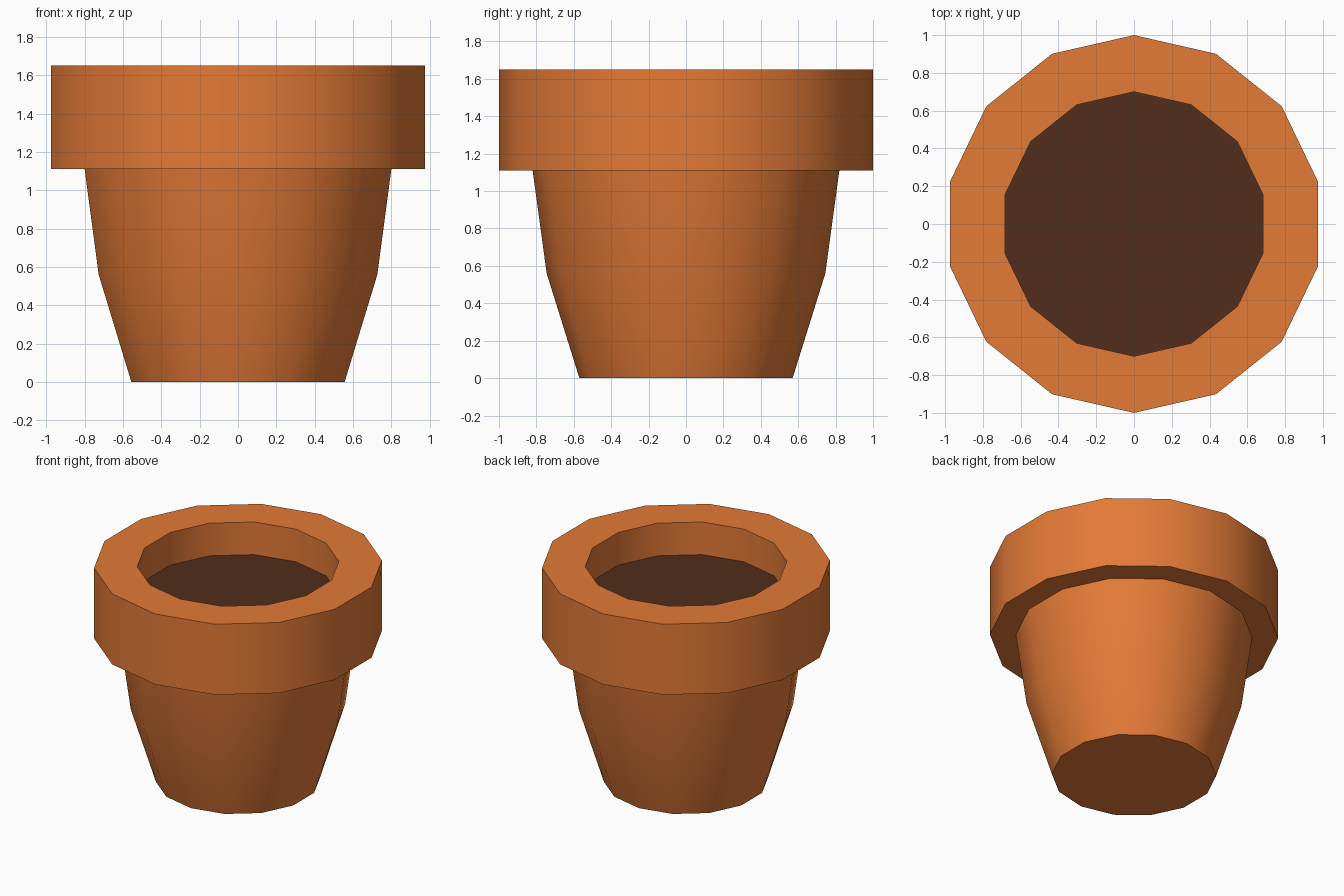
import bpy, bmesh, math

if "Cube" in bpy.data.objects:
    bpy.data.objects.remove(bpy.data.objects["Cube"])

SIDES = 14


def material(name, rgb):
    mat = bpy.data.materials.new(name)
    mat.diffuse_color = (*rgb, 1)
    mat.use_nodes = True
    mat.node_tree.nodes["Principled BSDF"].inputs["Base Color"].default_value = mat.diffuse_color
    return mat


def lathe(name, profile, mat, cap_start=False):
    """Spin (radius, z) points into a 14-sided shell with a corner on the y axis."""
    bm = bmesh.new()
    rings = []
    for r, z in profile:
        angles = [math.pi / 2 + math.tau * i / SIDES for i in range(SIDES)]
        rings.append([bm.verts.new((r * math.cos(a), r * math.sin(a), z)) for a in angles])
    for low, high in zip(rings, rings[1:]):
        for i in range(SIDES):
            j = (i + 1) % SIDES
            bm.faces.new((low[i], low[j], high[j], high[i]))
    if cap_start:
        bm.faces.new(rings[0][::-1])
    mesh = bpy.data.meshes.new(name)
    bm.to_mesh(mesh)
    bm.free()
    mesh.materials.append(mat)
    obj = bpy.data.objects.new(name, mesh)
    bpy.context.collection.objects.link(obj)
    bpy.ops.object.select_all(action='DESELECT')
    obj.select_set(True)
    bpy.context.view_layer.objects.active = obj
    bpy.ops.object.shade_smooth_by_angle(angle=math.radians(40))
    return obj


clay = material("terracotta", (0.77, 0.195, 0.038))
earth = material("soil", (0.082, 0.027, 0.011))

# Pot: base, tapered wall, overhanging rim and inner lip down to the soil
lathe("pot", [(0.57, 0), (0.745, 0.56), (0.82, 1.11), (1.0, 1.11),
              (1.0, 1.65), (0.70, 1.65), (0.70, 1.40)], clay, cap_start=True)

# Soil: flat disc filling the opening
bpy.ops.mesh.primitive_circle_add(vertices=SIDES, radius=0.70, fill_type='NGON',
                                  location=(0, 0, 1.40))
soil = bpy.context.object
soil.name = "soil"
soil.data.materials.append(earth)
